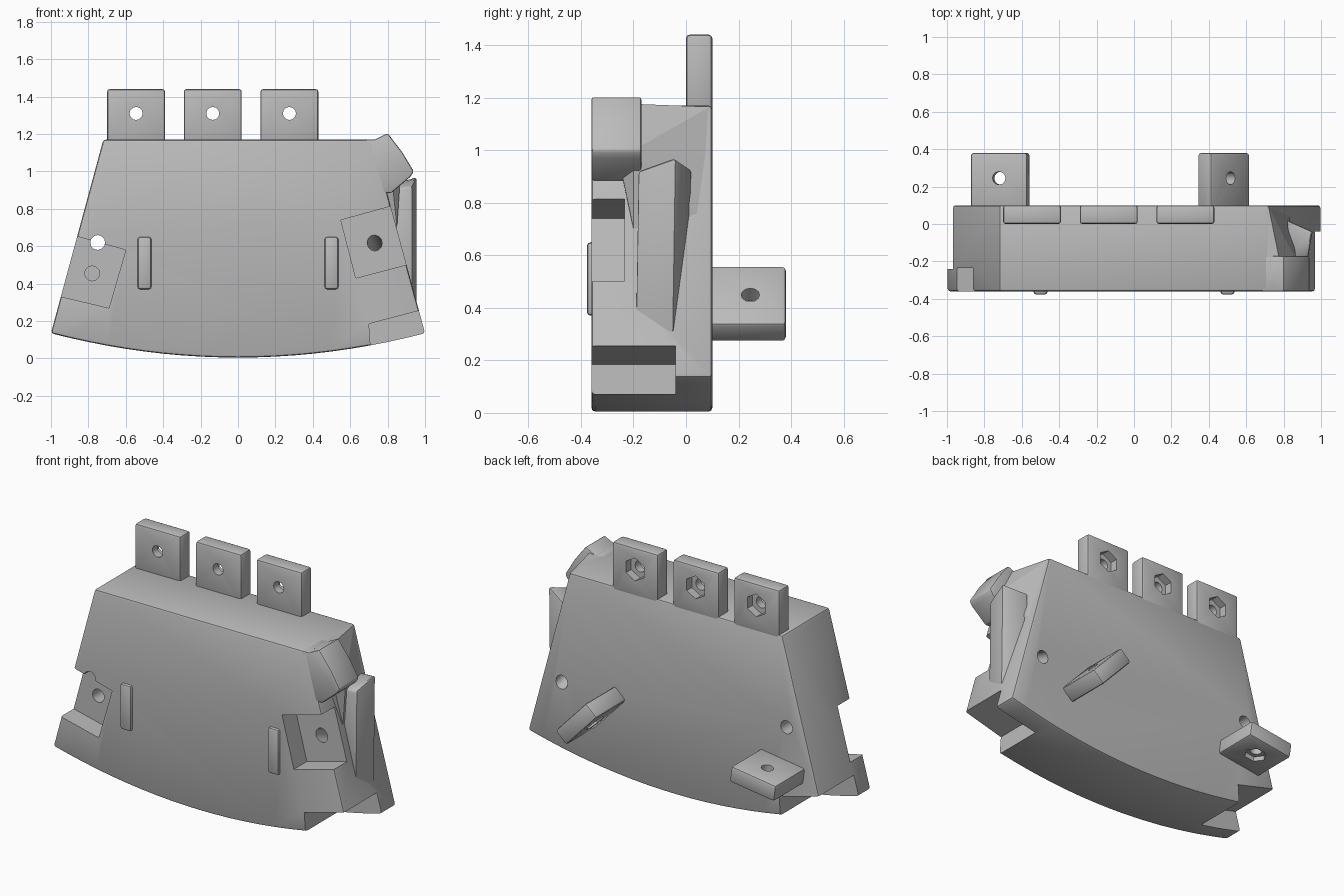
import bpy, bmesh, math
from mathutils import Vector, Matrix

if "Cube" in bpy.data.objects:
    bpy.data.objects.remove(bpy.data.objects["Cube"])

grey = bpy.data.materials.new("plain_grey")
grey.use_nodes = True
grey.diffuse_color = (0.5, 0.5, 0.5, 1)
grey.node_tree.nodes["Principled BSDF"].inputs["Base Color"].default_value = (0.5, 0.5, 0.5, 1)


def make(name, bm):
    bmesh.ops.recalc_face_normals(bm, faces=bm.faces)
    mesh = bpy.data.meshes.new(name)
    bm.to_mesh(mesh)
    bm.free()
    ob = bpy.data.objects.new(name, mesh)
    bpy.context.collection.objects.link(ob)
    mesh.materials.append(grey)
    return ob


def activate(ob):
    bpy.ops.object.select_all(action='DESELECT')
    ob.select_set(True)
    bpy.context.view_layer.objects.active = ob


def prism(name, points, y0, y1):
    """Extrude an x-z outline from y0 to y1."""
    bm = bmesh.new()
    face = bm.faces.new([bm.verts.new((x, y0, z)) for x, z in points])
    ext = bmesh.ops.extrude_face_region(bm, geom=[face])
    verts = [v for v in ext["geom"] if isinstance(v, bmesh.types.BMVert)]
    bmesh.ops.translate(bm, verts=verts, vec=(0, y1 - y0, 0))
    return make(name, bm)


def box(name, centre, size, tilt=0):
    """Box turned about the y axis by tilt degrees."""
    bm = bmesh.new()
    mat = (Matrix.Translation(centre) @ Matrix.Rotation(math.radians(tilt), 4, 'Y')
           @ Matrix.Diagonal((*size, 1)))
    bmesh.ops.create_cube(bm, size=1, matrix=mat)
    return make(name, bm)


def rod(name, start, end, radius, sides=12):
    """Cylinder between two points, used as a drill."""
    a, b = Vector(start), Vector(end)
    mat = Matrix.Translation((a + b) / 2) @ (b - a).to_track_quat('Z', 'Y').to_matrix().to_4x4()
    bm = bmesh.new()
    bmesh.ops.create_cone(bm, cap_ends=True, segments=sides, radius1=radius,
                          radius2=radius, depth=(b - a).length, matrix=mat)
    return make(name, bm)


def soften(ob, width=0.014):
    mod = ob.modifiers.new("soft_edges", 'BEVEL')
    mod.width, mod.segments, mod.limit_method = width, 2, 'ANGLE'
    activate(ob)
    bpy.ops.object.modifier_apply(modifier=mod.name)


def cut(ob, cutters):
    for cutter in cutters:
        mod = ob.modifiers.new("cut", 'BOOLEAN')
        mod.operation, mod.solver, mod.object = 'DIFFERENCE', 'EXACT', cutter
        activate(ob)
        bpy.ops.object.modifier_apply(modifier=mod.name)
        bpy.data.objects.remove(cutter)


def smooth(ob):
    activate(ob)
    bpy.ops.object.shade_smooth_by_angle(angle=math.radians(35))


BACK, FRONT, FLOOR = 0.1, -0.36, -0.235

# Main body: trapezoid with a curved underside
arc = [(x / 10, 0.13 * (x / 10) ** 2) for x in range(-10, 11)]
arc = [(x, z + 0.005) for x, z in arc]
body = prism("body", arc + [(0.72, 1.17), (-0.72, 1.17)], FRONT, BACK)
soften(body)

# Side pockets, corner pockets and bolt holes
corner = [(0.7, 0.185), (1.1, 0.29), (1.1, -0.1), (0.72, -0.1)]
cut(body, [
    prism("left_pocket", [(0.55, 0.74), (0.95, 0.85), (1.03, 0.535), (0.63, 0.43)], -0.5, FLOOR),
    prism("right_pocket", [(-1.05, 0.355), (-0.69, 0.27), (-0.6, 0.58), (-0.96, 0.68)], -0.5, FLOOR),
    prism("left_corner", corner, -0.5, -0.04),
    prism("right_corner", [(-x, z) for x, z in corner], -0.24, 0.3),
    rod("notch_hole", (-0.75, -0.6, 0.62), (-0.75, 0.3, 0.62), 0.04),
    rod("blind_hole", (-0.78, -0.6, 0.455), (-0.78, -0.1, 0.455), 0.04),
    rod("slanted_hole", (0.717, -0.35, 0.662), (0.777, 0.15, 0.47), 0.04),
])
smooth(body)

# Three upright tabs with a hex recess at the back
for i, x in enumerate((-0.545, -0.135, 0.275)):
    tab = box(f"top_tab_{i + 1}", (x, 0.05, 1.29), (0.31, 0.1, 0.3))
    soften(tab)
    cut(tab, [rod("hole", (x, -0.1, 1.31), (x, 0.2, 1.31), 0.035),
              rod("hex", (x, 0.05, 1.31), (x, 0.2, 1.31), 0.07, 6)])
    smooth(tab)

# Two tabs standing out of the back
for name, x, z, tilt in (("back_tab_right", -0.715, 0.37, -8), ("back_tab_left", 0.48, 0.415, 47)):
    tab = box(name, (x, 0.23, z), (0.305, 0.3, 0.1), tilt)
    soften(tab)
    up = Matrix.Rotation(math.radians(tilt), 3, 'Y') @ Vector((0, 0, 0.2))
    mid = Vector((x, 0.245, z))
    cut(tab, [rod("hole", mid - up, mid + up, 0.035),
              rod("hex", mid - up, mid - up * 0.1, 0.065, 6)])
    smooth(tab)

# Hooked prong at the upper left
prong = prism("prong", [(0.68, 1.17), (0.73, 1.17), (0.8, 1.205), (0.88, 1.1), (0.94, 1.0),
                        (0.92, 0.97), (0.82, 0.885), (0.7, 0.885)], FRONT, -0.17)
soften(prong, 0.01)
smooth(prong)

# Flared web joining the prong to the back of the body
bm = bmesh.new()
for p in ((0.68, -0.3, 1.165), (0.8, -0.3, 1.18), (0.87, -0.2, 1.0), (0.8, -0.2, 0.85), (0.85, -0.2, 0.7),
          (0.7, 0.09, 1.165), (0.72, 0.09, 1.165), (0.765, 0.09, 0.98), (0.7, -0.2, 0.7), (0.83, 0.05, 0.75)):
    bm.verts.new(p)
bmesh.ops.convex_hull(bm, input=bm.verts)
web = make("prong_web", bm)

# Upright latch slab on the left side, top sloping up to the back
bm = bmesh.new()
for x, y, top in ((0.82, 0.02, 0.93), (0.955, -0.04, 0.97), (0.93, -0.18, 0.92), (0.83, -0.18, 0.91)):
    bm.verts.new((x, y, top))
    bm.verts.new((x, y - 0.01, 0.3))
bmesh.ops.convex_hull(bm, input=bm.verts)
slab = make("latch_slab", bm)
soften(slab, 0.012)
smooth(slab)

# Low raised ribs on the front face
for side in (-1, 1):
    rib = box("rib_left" if side > 0 else "rib_right", (side * 0.5, -0.355, 0.51), (0.075, 0.045, 0.28))
    soften(rib, 0.015)
    smooth(rib)
